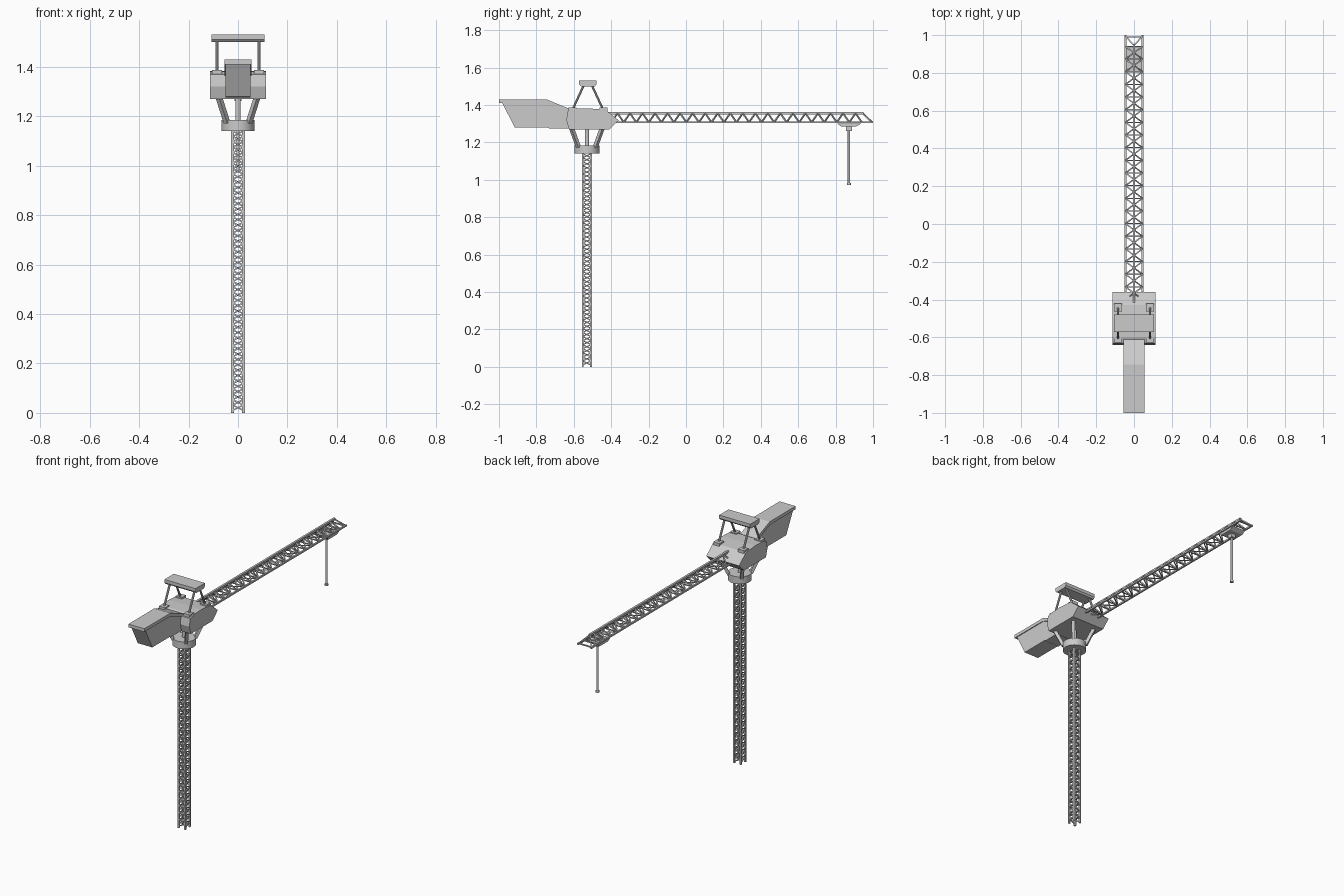
import bpy, bmesh, math
from mathutils import Vector, Matrix

if "Cube" in bpy.data.objects:
    bpy.data.objects.remove(bpy.data.objects["Cube"])

MY = -0.53  # mast axis position along y


def finish(name, bm, smooth=False):
    bmesh.ops.recalc_face_normals(bm, faces=bm.faces)
    me = bpy.data.meshes.new(name)
    bm.to_mesh(me)
    bm.free()
    ob = bpy.data.objects.new(name, me)
    bpy.context.collection.objects.link(ob)
    if smooth:
        bpy.ops.object.select_all(action='DESELECT')
        ob.select_set(True)
        bpy.context.view_layer.objects.active = ob
        bpy.ops.object.shade_smooth_by_angle(angle=math.radians(35))
    return ob


def beam(bm, a, b, r, sides=6, r2=None):
    a, b = Vector(a), Vector(b)
    d = b - a
    m = Matrix.Translation((a + b) / 2) @ d.to_track_quat('Z', 'Y').to_matrix().to_4x4()
    m = m @ Matrix.Rotation(math.pi / sides, 4, 'Z')
    bmesh.ops.create_cone(bm, cap_ends=True, segments=sides, radius1=r,
                          radius2=r if r2 is None else r2, depth=d.length, matrix=m)


def box(bm, x0, x1, y0, y1, z0, z1):
    m = Matrix.Translation(((x0 + x1) / 2, (y0 + y1) / 2, (z0 + z1) / 2))
    bmesh.ops.create_cube(bm, size=1, matrix=m @ Matrix.Diagonal((x1 - x0, y1 - y0, z1 - z0, 1)))


def prism(bm, profile, x0, x1):
    # extrude a (y, z) side profile across x
    f = bm.faces.new([bm.verts.new((x0, y, z)) for y, z in profile])
    g = bmesh.ops.extrude_face_region(bm, geom=[f])['geom']
    bmesh.ops.translate(bm, vec=(x1 - x0, 0, 0),
                        verts=[v for v in g if isinstance(v, bmesh.types.BMVert)])


# lattice mast: four chords and zigzag bracing on each face
bm = bmesh.new()
h = 0.022
corners = [(-h, -h), (h, -h), (h, h), (-h, h)]
for x, y in corners:
    beam(bm, (x, MY + y, 0), (x, MY + y, 1.15), 0.0075, 4)
steps = 52
dz = 1.13 / steps
for k in range(4):
    pair = corners[k], corners[(k + 1) % 4]
    for i in range(steps):
        p, q = pair[i % 2], pair[(i + 1) % 2]
        z = 0.01 + i * dz
        beam(bm, (p[0], MY + p[1], z), (q[0], MY + q[1], z + dz), 0.0042, 4)
finish("mast_lattice", bm)

# slewing collar
bm = bmesh.new()
beam(bm, (0, MY, 1.14), (0, MY, 1.185), 0.067, 32)
finish("slewing_collar", bm, True)

# splayed struts and centre post between collar and housing
bm = bmesh.new()
for sx in (-1, 1):
    for sy in (-1, 1):
        beam(bm, (sx * 0.045, MY + sy * 0.045, 1.175),
             (sx * 0.08, MY + sy * 0.085, 1.285), 0.0135, 4)
beam(bm, (0, MY, 1.18), (0, MY, 1.28), 0.011, 12)
finish("collar_struts", bm)

# machinery housing
bm = bmesh.new()
prism(bm, [(-0.625, 1.27), (-0.41, 1.27), (-0.36, 1.318), (-0.43, 1.375),
           (-0.52, 1.382), (-0.60, 1.38), (-0.632, 1.368), (-0.64, 1.32)], -0.113, 0.113)
finish("machinery_housing", bm)

# counterweight with overhanging lid
bm = bmesh.new()
prism(bm, [(-0.915, 1.28), (-0.74, 1.28), (-0.73, 1.275), (-0.60, 1.275), (-0.60, 1.365),
           (-0.75, 1.415), (-0.985, 1.415)], -0.05, 0.05)
finish("counterweight", bm)
bm = bmesh.new()
prism(bm, [(-1, 1.41), (-0.75, 1.41), (-0.60, 1.352), (-0.60, 1.37), (-0.745, 1.43), (-1, 1.43)],
      -0.055, 0.055)
finish("counterweight_lid", bm)

# roof frame: plate on four leaning legs with foot pads
bm = bmesh.new()
prism(bm, [(-0.562, 1.5), (-0.488, 1.5), (-0.479, 1.51), (-0.479, 1.53),
           (-0.571, 1.53), (-0.571, 1.51)], -0.107, 0.107)
finish("roof_plate", bm)
bm = bmesh.new()
for x in (-0.085, 0.085):
    for s in (-1, 1):
        y0, y1 = -0.525 + s * 0.082, -0.525 + s * 0.022
        beam(bm, (x, y0, 1.375), (x, y1, 1.505), 0.0065, 8)
        box(bm, x - 0.021, x + 0.021, y0 - 0.02, y0 + 0.022, 1.365, 1.386)
finish("roof_legs", bm)

# triangular lattice jib
bm = bmesh.new()
ZB, ZT, W = 1.308, 1.356, 0.045
for x in (-W, W):
    beam(bm, (x, -0.42, ZB), (x, 1.0, ZB), 0.007, 4)
    beam(bm, (0, 0.945, ZT), (x, 0.995, ZB), 0.005, 4)
beam(bm, (0, -0.42, ZT), (0, 0.95, ZT), 0.009, 4)
bays = 20
dy = 1.34 / bays
for i in range(bays):
    y = -0.40 + i * dy
    beam(bm, (-W, y, ZB), (W, y, ZB), 0.004, 4)
    s = 1 if i % 2 else -1
    beam(bm, (-W * s, y, ZB), (W * s, y + dy, ZB), 0.0035, 4)
    for x in (-W, W):
        beam(bm, (x, y, ZB), (0, y + dy / 2, ZT), 0.005, 4)
        beam(bm, (0, y + dy / 2, ZT), (x, y + dy, ZB), 0.005, 4)
for y in (0.94, 0.99):
    beam(bm, (-W, y, ZB), (W, y, ZB), 0.005, 4)
finish("jib_lattice", bm)

# trolley below the jib tip
bm = bmesh.new()
prism(bm, [(0.81, 1.3), (0.83, 1.285), (0.91, 1.285), (0.935, 1.3)], -0.045, 0.045)
box(bm, -0.015, 0.015, 0.855, 0.887, 1.262, 1.287)
finish("trolley", bm)

# hoist line and end weight
bm = bmesh.new()
beam(bm, (0, 0.871, 0.98), (0, 0.871, 1.27), 0.0065, 12)
beam(bm, (0, 0.871, 0.972), (0, 0.871, 0.982), 0.011, 12)
finish("hoist_line", bm, True)
